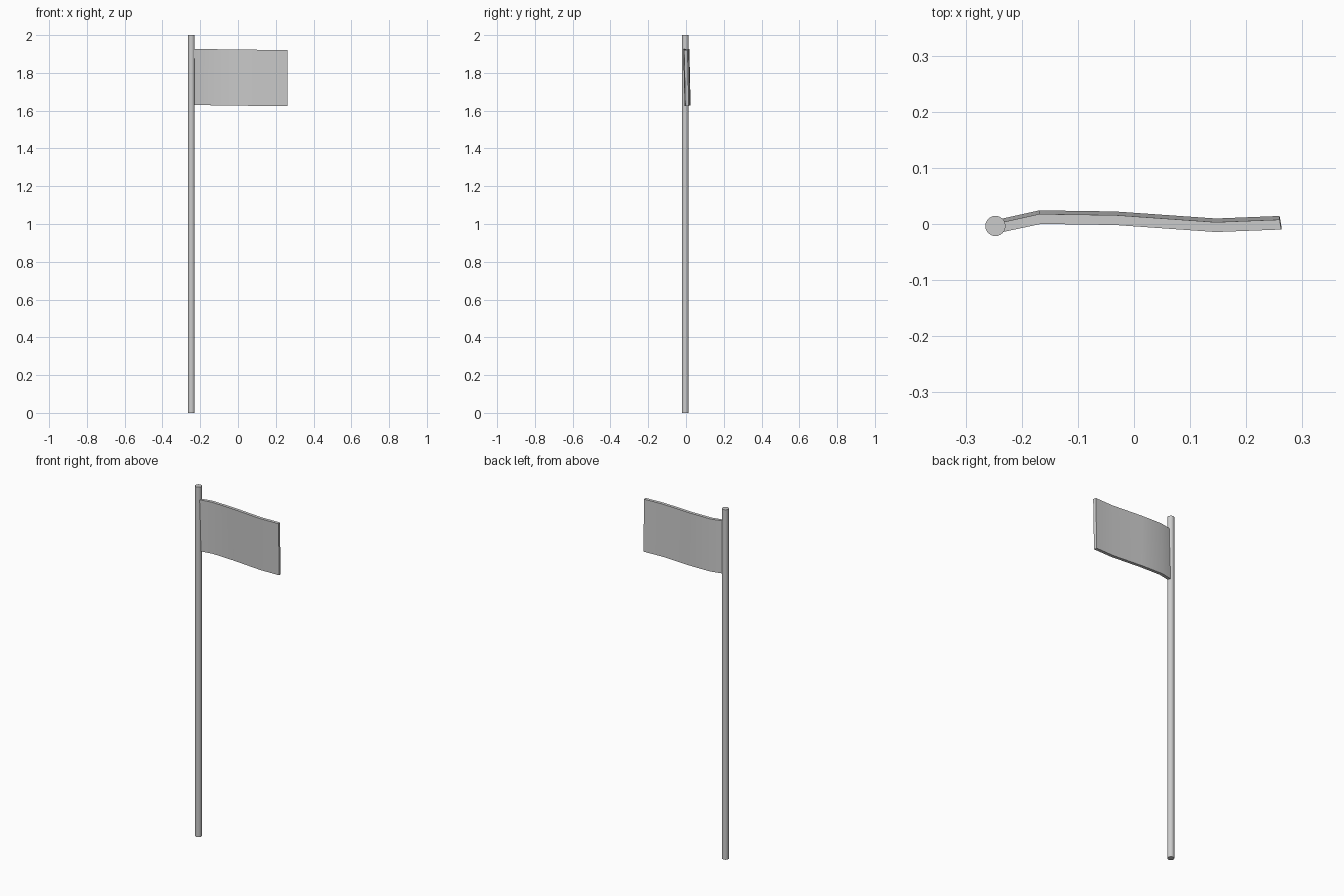
import bpy, bmesh

if "Cube" in bpy.data.objects:
    bpy.data.objects.remove(bpy.data.objects["Cube"])

# Pole
bpy.ops.mesh.primitive_cylinder_add(vertices=24, radius=0.018, depth=2.0,
                                    location=(-0.247, -0.0035, 1.0))
pole = bpy.context.object
pole.name = "pole"
bpy.ops.object.shade_smooth_by_angle()

# Flag: wavy centre line (x, y, top z), thickened and leaning back at the bottom
LINE = [(-0.236, -0.006, 1.927), (-0.167, 0.009, 1.926), (-0.033, 0.007, 1.924),
        (0.146, -0.0055, 1.922), (0.261, -0.001, 1.921)]
HALF, HEIGHT, LEAN = 0.0088, 0.297, 0.0065

bm = bmesh.new()
rings = []
for i, (x, y, z) in enumerate(LINE):
    skew = 0.0015 if i in (1, 4) else 0.0
    ring = []
    for side, drop in ((-1, 0), (1, 0), (1, 1), (-1, 1)):
        ring.append(bm.verts.new((x - side * skew, y + side * HALF + drop * LEAN,
                                  z - drop * HEIGHT)))
    rings.append(ring)
for a, b in zip(rings, rings[1:]):
    for k in range(4):
        n = (k + 1) % 4
        bm.faces.new((a[k], a[n], b[n], b[k]))
bm.faces.new(rings[0])
bm.faces.new(rings[-1])
bmesh.ops.recalc_face_normals(bm, faces=bm.faces)
mesh = bpy.data.meshes.new("flag")
bm.to_mesh(mesh)
bm.free()
flag = bpy.data.objects.new("flag", mesh)
bpy.context.collection.objects.link(flag)

# Soft shading along the waves, sharp borders
bpy.ops.object.select_all(action='DESELECT')
flag.select_set(True)
bpy.context.view_layer.objects.active = flag
bpy.ops.object.shade_smooth_by_angle()
